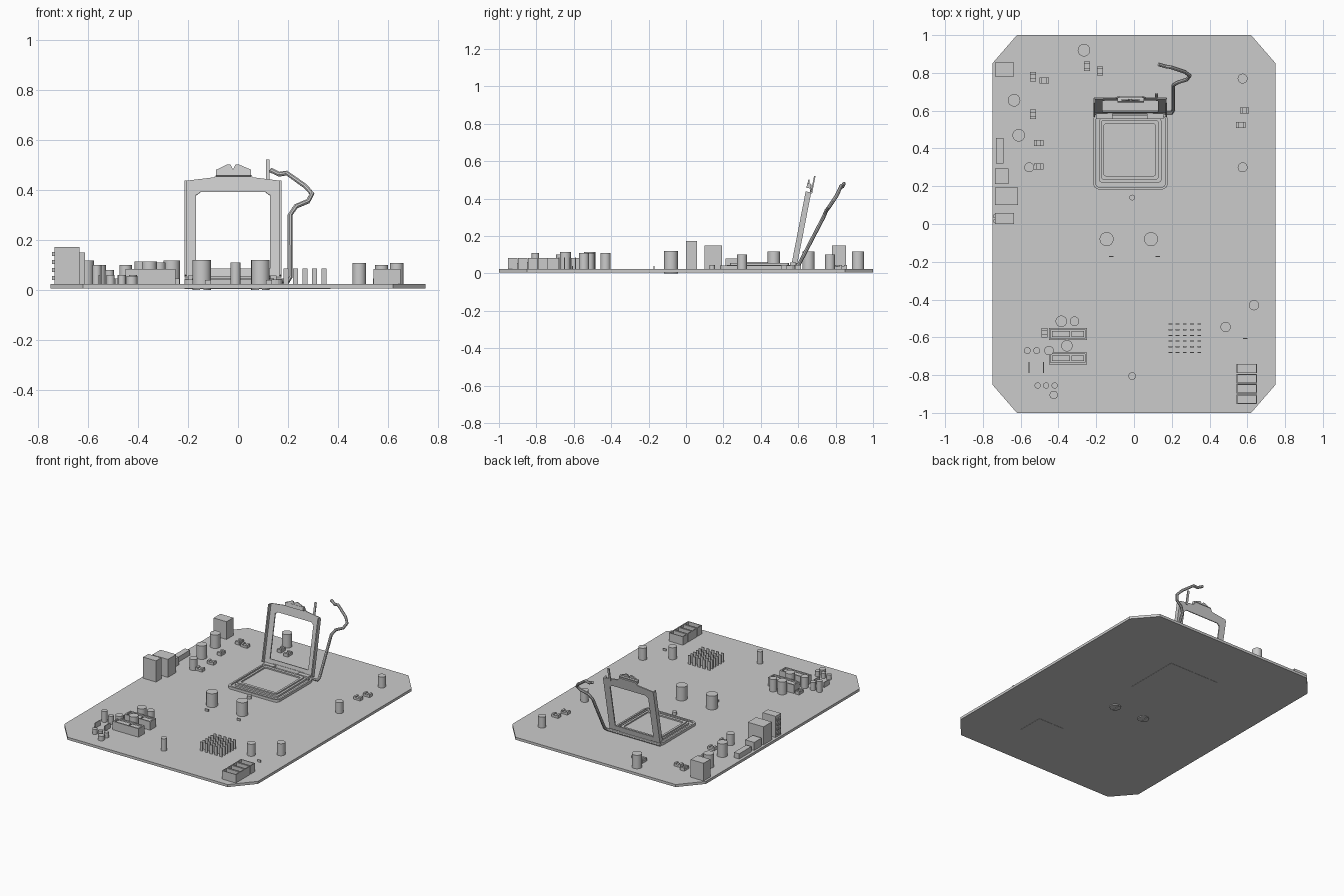
import bpy, bmesh
from math import cos, sin, pi, radians
from mathutils import Matrix, Vector

if "Cube" in bpy.data.objects:
    bpy.data.objects.remove(bpy.data.objects["Cube"])

grey = bpy.data.materials.new("plain grey")
grey.use_nodes = True
grey.diffuse_color = (0.6, 0.6, 0.6, 1)
grey.node_tree.nodes["Principled BSDF"].inputs["Base Color"].default_value = (0.6, 0.6, 0.6, 1)
BOT, TOP = 0.006, 0.024          # board faces


def finish(bm, name, matrix=None, smooth=False):
    if matrix:
        bm.transform(matrix)
    bmesh.ops.recalc_face_normals(bm, faces=bm.faces)
    mesh = bpy.data.meshes.new(name)
    bm.to_mesh(mesh)
    bm.free()
    mesh.materials.append(grey)
    ob = bpy.data.objects.new(name, mesh)
    bpy.context.collection.objects.link(ob)
    if smooth:
        bpy.ops.object.select_all(action="DESELECT")
        ob.select_set(True)
        bpy.context.view_layer.objects.active = ob
        bpy.ops.object.shade_smooth_by_angle(angle=radians(35))
    return ob


def box(bm, x0, x1, y0, y1, z0, z1):
    m = Matrix.Translation(((x0 + x1) / 2, (y0 + y1) / 2, (z0 + z1) / 2))
    bmesh.ops.create_cube(bm, size=1, matrix=m @ Matrix.Diagonal((x1 - x0, y1 - y0, z1 - z0, 1)))


def cyl(bm, x, y, r, z0, z1):
    bmesh.ops.create_cone(bm, cap_ends=True, segments=24, radius1=r, radius2=r, depth=z1 - z0,
                          matrix=Matrix.Translation((x, y, (z0 + z1) / 2)))


def prism(bm, pts, z0, z1):
    lo = [bm.verts.new((x, y, z0)) for x, y in pts]
    hi = [bm.verts.new((x, y, z1)) for x, y in pts]
    bm.faces.new(lo)
    bm.faces.new(hi)
    for i in range(len(pts)):
        j = (i + 1) % len(pts)
        bm.faces.new((lo[i], lo[j], hi[j], hi[i]))


def rounded(x0, x1, y0, y1, r, n=5):
    pts = []
    for k, (cx, cy) in enumerate([(x1 - r, y1 - r), (x0 + r, y1 - r), (x0 + r, y0 + r), (x1 - r, y0 + r)]):
        for i in range(n):
            a = pi / 2 * (k + i / (n - 1))
            pts.append((cx + r * cos(a), cy + r * sin(a)))
    return pts


def ring(bm, outer, inner, z0, z1):
    loops = [[bm.verts.new((x, y, z)) for x, y in pts]
             for pts, z in ((outer, z0), (outer, z1), (inner, z1), (inner, z0))]
    for a, b in zip(loops, loops[1:] + loops[:1]):
        for i in range(len(a)):
            j = (i + 1) % len(a)
            bm.faces.new((a[i], a[j], b[j], b[i]))


def tray(bm, x0, x1, y0, y1, h, wall):
    rect = lambda d: [(x0 + d, y0 + d), (x1 - d, y0 + d), (x1 - d, y1 - d), (x0 + d, y1 - d)]
    ring(bm, rect(0), rect(wall), TOP, h)


# Circuit board with clipped corners
bm = bmesh.new()
prism(bm, [(-.62, -1), (.62, -1), (.75, -.85), (.75, .85), (.62, 1), (-.62, 1), (-.75, .85), (-.75, -.85)], BOT, TOP)
finish(bm, "circuit_board")

# Capacitors: x, y, radius, top
caps = [(-.265, .92, .033, .118), (-.635, .655, .033, .118), (-.61, .47, .033, .118), (-.555, .3, .026, .1),
        (.575, .77, .026, .1), (.575, .3, .026, .1), (-.145, -.08, .037, .12), (.09, -.08, .037, .12),
        (-.01, -.805, .02, .11), (.485, -.545, .027, .108), (.635, -.43, .027, .108),
        (-.385, -.515, .03, .113), (-.315, -.515, .025, .11), (-.355, -.645, .03, .113)]
for i, (x, y, r, h) in enumerate(caps):
    bm = bmesh.new()
    cyl(bm, x, y, r, TOP, h)
    finish(bm, f"capacitor_{i + 1}", smooth=True)

# Small cylinders in the corner cluster and the locating pin
bm = bmesh.new()
for x, y, r, h in [(-.45, -.67, .025, .1), (-.565, -.67, .018, .1), (-.515, -.67, .018, .08), (-.51, -.855, .016, .06),
                   (-.465, -.855, .016, .06), (-.42, -.855, .016, .06), (-.425, -.905, .022, .056), (-.01, .14, .015, .045)]:
    cyl(bm, x, y, r, TOP, h)
finish(bm, "small_posts", smooth=True)

# Port blocks along the right edge
ports = {"tall_port": (-.735, -.635, 0, .058, .172), "wide_port": (-.735, -.613, .1, .192, .15),
         "low_port": (-.735, -.665, .212, .295, .08), "long_port": (-.73, -.69, .32, .455, .06),
         "rear_port": (-.735, -.635, .78, .855, .148)}
for name, (x0, x1, y0, y1, h) in ports.items():
    bm = bmesh.new()
    box(bm, x0, x1, y0, y1, TOP, h)
    if name == "tall_port":
        for k in range(4):
            for y in (.017, .041):
                box(bm, -.744, x0, y - .008, y + .008, .04 + k * .032, .055 + k * .032)
    finish(bm, name)

# Two card slots with paired contact strips inside
for i, y in enumerate((-.582, -.711)):
    bm = bmesh.new()
    tray(bm, -.45, -.25, y - .032, y + .032, .083, .009)
    box(bm, -.445, -.255, y - .028, y + .028, TOP, .05)
    for x0, x1 in ((-.435, -.34), (-.33, -.265)):
        box(bm, x0, x1, y - .015, y + .015, .05, .078)
    finish(bm, f"card_slot_{i + 1}")

# Row of four open connectors
bm = bmesh.new()
for k in range(4):
    y = -.765 - k * .054
    tray(bm, .542, .65, y - .025, y + .025, .083, .005)
    box(bm, .543, .649, y - .024, y + .024, TOP, .04)
finish(bm, "open_connectors")

# Heat sink fins
bm = bmesh.new()
for i in range(5):
    for j in range(6):
        x, y = .193 + i * .038, -.53 - j * .03
        box(bm, x - .01, x + .01, y - .003, y + .003, TOP, .086)
finish(bm, "heat_sink_fins")

# Surface chips: a body between two raised end contacts
bm = bmesh.new()
for x, y, turned in [(-.535, .78, 0), (-.475, .76, 1), (-.25, .835, 0), (-.18, .81, 0), (-.535, .58, 0), (-.505, .43, 1),
                     (-.505, .305, 1), (.585, .6, 1), (.565, .525, 1), (-.475, -.575, 0)]:
    for k, w, h in ((-.018, .007, .046), (0, .018, .038), (.018, .007, .046)):
        if turned:
            box(bm, x + k - w, x + k + w, y - .016, y + .016, TOP, h)
        else:
            box(bm, x - .016, x + .016, y + k - w, y + k + w, TOP, h)
finish(bm, "surface_chips")

# Thin upright tabs
bm = bmesh.new()
for x in (-.555, -.48):
    box(bm, x - .003, x + .003, -.79, -.73, TOP, .06)
for x, y in ((-.12, -.172), (.125, -.172), (.59, -.607)):
    box(bm, x - .012, x + .012, y - .003, y + .003, TOP, .04)
finish(bm, "thin_tabs")

# Processor socket: base, outer rim, stepped inner rim
bm = bmesh.new()
prism(bm, rounded(-.215, .178, .183, .585, .03), TOP, .034)
ring(bm, rounded(-.215, .178, .183, .585, .03), rounded(-.203, .166, .195, .573, .022), .034, .042)
prism(bm, rounded(-.185, .145, .22, .56, .015), .034, .046)
ring(bm, rounded(-.175, .13, .235, .55, .015), rounded(-.16, .115, .255, .53, .012), .046, .055)
for x in (-.2, .07):
    box(bm, x, x + .085, .555, .585, .034, .058)
finish(bm, "processor_socket")

# Raised clamp frame, drawn flat then tilted up about its hinge
bm = bmesh.new()
prism(bm, [(-.215, .395), (-.165, .35), (-.15, .363), (.11, .363), (.125, .35), (.175, .395), (.17, .408),
           (.06, .422), (.045, .442), (-.08, .442), (-.095, .422), (-.21, .408)], 0, .008)
for x0, x1, edge in ((-.215, -.168, -.215), (.128, .175, .167)):
    box(bm, x0, x1, .02, .4, 0, .008)
    box(bm, edge, edge + .008, .02, .405, .008, .03)
box(bm, -.215, .175, .015, .05, 0, .008)
box(bm, -.14, .1, .0, .025, .003, .012)
box(bm, -.088, .052, .425, .45, .008, .03)                    # latch lip
prism(bm, [(-.085, .45), (-.045, .47), (-.03, .47), (-.02, .45)], .02, .028)
prism(bm, [(-.02, .45), (-.01, .47), (.005, .47), (.05, .45)], .02, .028)
box(bm, .112, .126, .4, .495, -.006, .002)                    # lifting tab
finish(bm, "clamp_frame", Matrix.Translation((0, .592, .035)) @ Matrix.Rotation(radians(79), 4, "X"))

# Locking lever: bent wire running along the hinge and up
curve = bpy.data.curves.new("locking_lever", "CURVE")
curve.dimensions = "3D"
curve.bevel_depth = .01
curve.bevel_resolution = 2
curve.use_fill_caps = True
path = [(-.215, .59, .036), (.2, .59, .036), (.208, .605, .05), (.208, .735, .3), (.232, .75, .335), (.28, .765, .355),
        (.296, .785, .385), (.27, .805, .415), (.195, .83, .468), (.165, .835, .463), (.13, .845, .48)]
spline = curve.splines.new("POLY")
spline.points.add(len(path) - 1)
for p, co in zip(spline.points, path):
    p.co = (*co, 1)
curve.materials.append(grey)
lever = bpy.data.objects.new("locking_lever", curve)
bpy.context.collection.objects.link(lever)
bpy.ops.object.select_all(action="DESELECT")
lever.select_set(True)
bpy.context.view_layer.objects.active = lever
bpy.ops.object.convert(target="MESH")
bpy.ops.object.shade_smooth_by_angle(angle=radians(35))

# Underside: two slotted screw heads and thin back plates
bm = bmesh.new()
for x in (-.145, .09):
    cyl(bm, x, -.08, .037, .003, BOT)
    for s in (-1, 1):
        arc = [(x + s * .037 * cos(a), -.08 + .037 * sin(a)) for a in [radians(-80 + 16 * k) for k in range(11)]]
        prism(bm, arc, 0, .003)
finish(bm, "screw_heads")
bm = bmesh.new()
box(bm, -.215, .178, .183, .585, .0045, BOT)
box(bm, .17, .37, -.7, -.51, .0045, BOT)
finish(bm, "back_plates")
